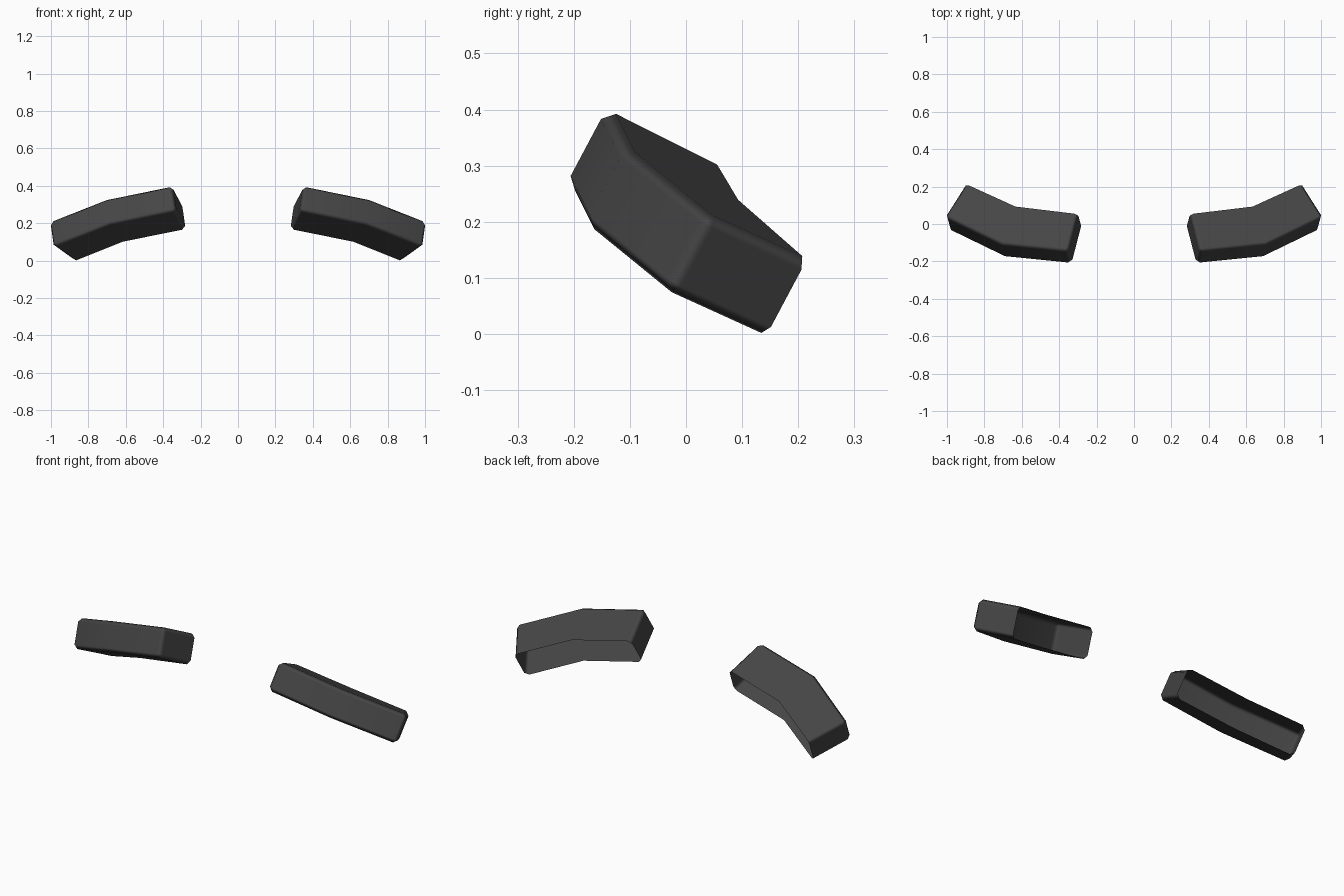
import bpy
import bmesh
from mathutils import Vector

if "Cube" in bpy.data.objects:
    bpy.data.objects.remove(bpy.data.objects["Cube"])

dark_grey = bpy.data.materials.new("dark grey")
dark_grey.diffuse_color = (0.06, 0.06, 0.06, 1)
dark_grey.use_nodes = True
dark_grey.node_tree.nodes["Principled BSDF"].inputs["Base Color"].default_value = dark_grey.diffuse_color

# Curved band outline of the top: front and back edge, inner end to outer end
FRONT = [(0.351, -0.144, 0.405), (0.708, -0.108, 0.331), (1.013, 0.040, 0.212)]
BACK = [(0.300, 0.053, 0.306), (0.634, 0.093, 0.239), (0.902, 0.215, 0.132)]
DOWN = Vector((-0.020, -0.073, -0.137))  # from top face to bottom face


def eyebrow(name, side):
    """Bent shell, open at the back, with chamfered edges."""
    bm = bmesh.new()

    def row(points, offset):
        verts = []
        for p in points:
            v = Vector(p) + offset
            v.x *= side
            verts.append(bm.verts.new(v))
        return verts

    zero = Vector((0, 0, 0))
    rows = [row(BACK, zero), row(FRONT, zero), row(FRONT, DOWN), row(BACK, DOWN)]
    # top, front and bottom walls
    for a, b in zip(rows, rows[1:]):
        for i in range(2):
            bm.faces.new((a[i], b[i], b[i + 1], a[i + 1]))
    # inner and outer end caps
    bm.faces.new([r[0] for r in reversed(rows)])
    bm.faces.new([r[2] for r in rows])
    if side < 0:
        bmesh.ops.reverse_faces(bm, faces=bm.faces[:])
    bm.normal_update()

    # chamfer the corners, leaving the bend lines and the open rim alone
    corners = [e for e in bm.edges
               if len(e.link_faces) == 2 and e.calc_face_angle() > 0.8]
    bmesh.ops.bevel(bm, geom=corners, offset=0.02, offset_type='OFFSET',
                    segments=1, profile=0.5, affect='EDGES')
    for f in bm.faces:
        f.smooth = True

    mesh = bpy.data.meshes.new(name)
    bm.to_mesh(mesh)
    bm.free()
    mesh.materials.append(dark_grey)
    obj = bpy.data.objects.new(name, mesh)
    bpy.context.collection.objects.link(obj)
    weighted = obj.modifiers.new("flat walls", 'WEIGHTED_NORMAL')
    weighted.weight = 100


eyebrow("right_eyebrow", 1)
eyebrow("left_eyebrow", -1)
